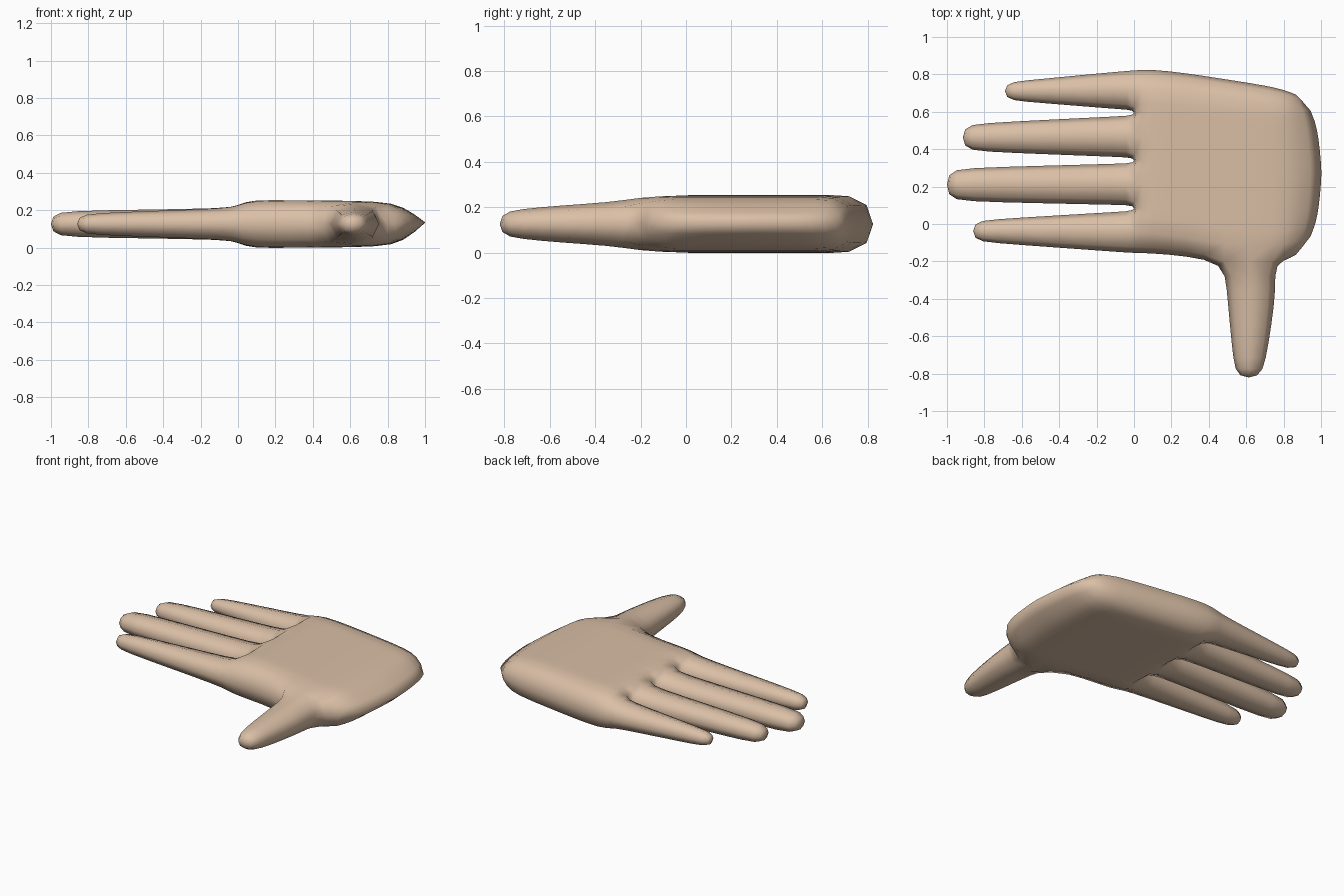
import bpy, bmesh

if "Cube" in bpy.data.objects:
    bpy.data.objects.remove(bpy.data.objects["Cube"])

MID = 0.126   # height of the hand's centre plane
bm = bmesh.new()
crease = bm.edges.layers.float.new("crease_edge")


def pair(x, y, h):
    """Top and bottom cage vertices at one plan position."""
    return bm.verts.new((x, y, MID + h)), bm.verts.new((x, y, MID - h))


def wall(a, b):
    """Side face joining two vertex pairs (a triangle where a pair is merged)."""
    bm.faces.new(list(dict.fromkeys((a[0], b[0], b[1], a[1]))))


def digit(a, b, sections):
    """Extrude a closed digit from an open palm side between pairs a and b."""
    for (xa, ya), (xb, yb), h in sections:
        c, d = pair(xa, ya, h), pair(xb, yb, h)
        wall(a, c)
        wall(b, d)
        bm.faces.new((a[0], b[0], d[0], c[0]))
        bm.faces.new((a[1], c[1], d[1], b[1]))
        a, b = c, d
    wall(a, b)


# Palm: rows from the knuckles to the wrist (x, bow, y low, y high, half height, evenness)
knuckles = (-0.165, 0.08, 0.09, 0.335, 0.345, 0.59, 0.60, 0.83)
rows = (
    (0.00, 0.00, -0.165, 0.83, 0.106, 0.0),
    (0.08, 0.00, -0.165, 0.838, 0.130, 0.1),
    (0.28, 0.00, -0.180, 0.815, 0.126, 0.25),
    (0.47, 0.00, -0.215, 0.785, 0.126, 0.3),
    (0.76, 0.00, -0.215, 0.74, 0.122, 0.4),
    (0.885, 0.05, -0.19, 0.71, 0.098, 0.5),
)
ridge = (1.003, 0.075, -0.14, 0.68, 0.0, 0.6)


def row_points(row):
    x, bow, lo, hi, _, even = row
    for j, k in enumerate(knuckles):
        f = (k - knuckles[0]) / (knuckles[-1] - knuckles[0])
        f = f * (1 - even) + even * j / 7
        yield x - bow * (2 * f - 1) ** 2, lo + f * (hi - lo)


grid = [[pair(x, y, r[4]) for x, y in row_points(r)] for r in rows]
grid.append([(v, v) for v in (bm.verts.new((x, y, MID + 0.008)) for x, y in row_points(ridge))])

for i in range(len(grid) - 1):
    for j in range(7):
        a, b, c, d = grid[i][j], grid[i + 1][j], grid[i + 1][j + 1], grid[i][j + 1]
        bm.faces.new((a[0], b[0], c[0], d[0]))
        bm.faces.new((a[1], d[1], c[1], b[1]))
    wall(grid[i][7], grid[i + 1][7])
    if i != 3:                       # the thumb grows from this opening
        wall(grid[i][0], grid[i + 1][0])

# Webs between the fingers
for j in (1, 3, 5):
    wall(grid[0][j], grid[0][j + 1])

# Fingers: tip x, low and high y near the tip, half height near the tip
fingers = ((-0.86, -0.106, 0.030, 0.064),
           (-1.00, 0.112, 0.308, 0.077),
           (-0.915, 0.380, 0.546, 0.070),
           (-0.69, 0.650, 0.771, 0.056))
for n, (tip, lo, hi, h) in enumerate(fingers):
    lo0, hi0 = knuckles[2 * n], knuckles[2 * n + 1]
    near = tip + 0.095
    sections = []
    for t in (0.0, 0.5, 1.0):
        x = -0.07 + t * (near + 0.07)
        s = t * 0.92 + 0.08
        sections.append(((x, lo0 + s * (lo - lo0)), (x, hi0 + s * (hi - hi0)),
                         0.091 + t * (h - 0.091)))
    mid, half = (lo + hi) / 2, (hi - lo) / 2 * 0.78
    sections.append(((tip - 0.008, mid - half), (tip - 0.008, mid + half), h * 0.75))
    digit(grid[0][2 * n], grid[0][2 * n + 1], sections)

# Thumb
digit(grid[3][0], grid[4][0], [((a, y), (b, y), h) for y, a, b, h in (
    (-0.34, 0.483, 0.772, 0.104), (-0.54, 0.503, 0.745, 0.090),
    (-0.73, 0.523, 0.712, 0.072), (-0.828, 0.548, 0.678, 0.052))])

# Pinched wrist edge
for a, b in zip(grid[-1], grid[-1][1:]):
    bm.edges.get((a[0], b[0]))[crease] = 1.0

bmesh.ops.recalc_face_normals(bm, faces=bm.faces[:])
mesh = bpy.data.meshes.new("hand")
bm.to_mesh(mesh)
bm.free()
mesh.polygons.foreach_set("use_smooth", [True] * len(mesh.polygons))

skin = bpy.data.materials.new("skin")
skin.diffuse_color = (0.70, 0.52, 0.38, 1.0)
skin.use_nodes = True
skin.node_tree.nodes["Principled BSDF"].inputs["Base Color"].default_value = skin.diffuse_color
mesh.materials.append(skin)

hand = bpy.data.objects.new("hand", mesh)
bpy.context.collection.objects.link(hand)
smooth = hand.modifiers.new("rounding", "SUBSURF")
smooth.levels = smooth.render_levels = 1
